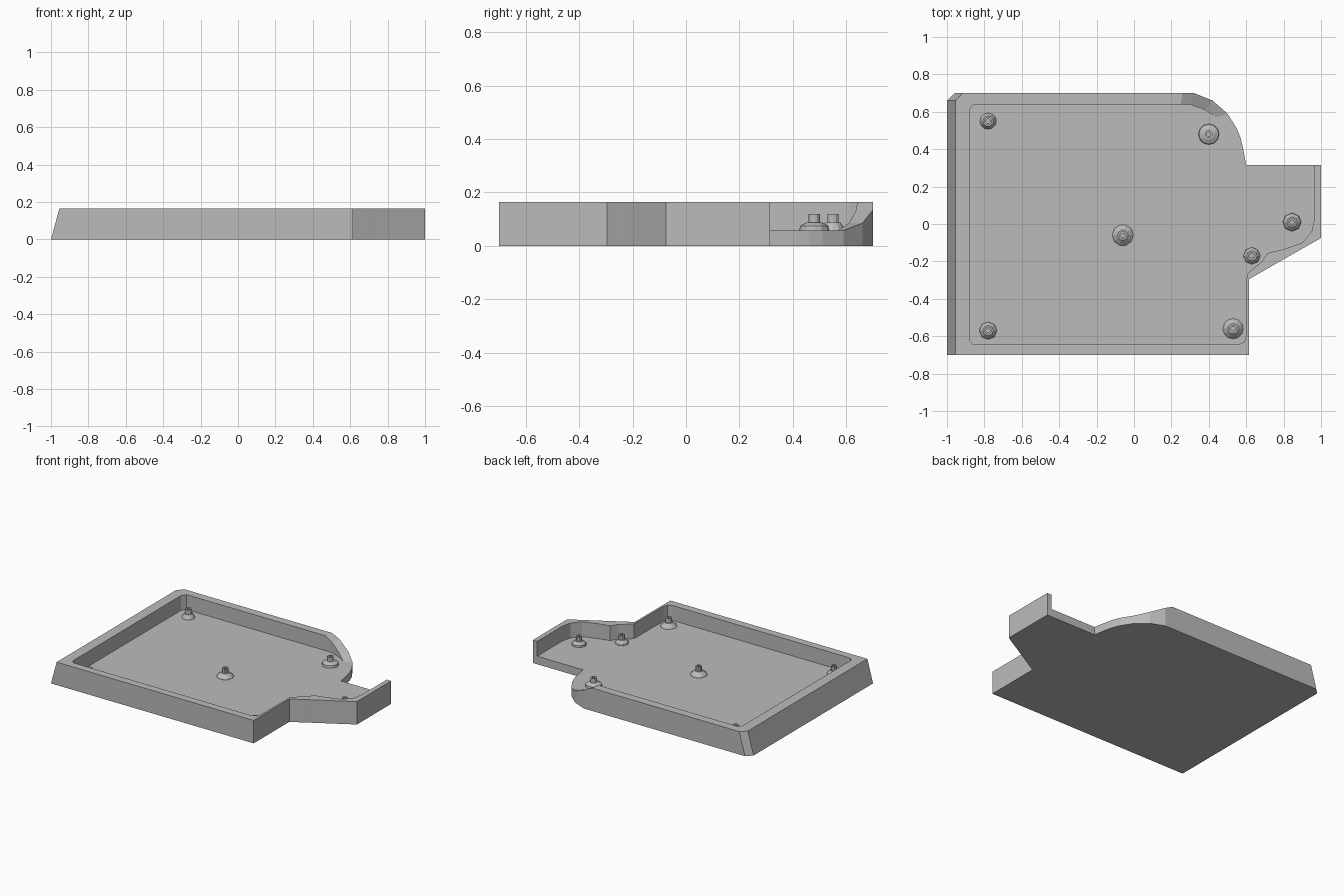
import bpy, bmesh, math

if "Cube" in bpy.data.objects:
    bpy.data.objects.remove(bpy.data.objects["Cube"])

grey = bpy.data.materials.new("plain_grey")
grey.diffuse_color = (0.5, 0.5, 0.5, 1)
grey.use_nodes = True
grey.node_tree.nodes["Principled BSDF"].inputs["Base Color"].default_value = grey.diffuse_color

FLOOR, RIM, LEAN = 0.058, 0.165, 0.045

# Wall stations, clockwise: outer x, y, inner x, y, rim height
stations = [
    (1, .315, .965, .315, RIM), (1, .03, .965, .03, RIM), (1, -.02, .95, -.04, RIM),
    (1, -.075, .90, -.10, RIM), (.9, -.132, .8, -.135, RIM), (.8, -.189, .715, -.155, RIM),
    (.74, -.223, .68, -.205, RIM), (.68, -.258, .64, -.235, RIM), (.615, -.295, .603, -.27, RIM),
    (.615, -.6, .6, -.6, RIM), (.615, -.65, .59, -.63, RIM), (.615, -.7, .56, -.645, RIM),
    (-1, -.7, -.86, -.645, RIM), (-1, -.65, -.88, -.62, RIM), (-1, .6, -.88, .61, RIM),
    (-1, .66, -.86, .64, RIM), (-.96, .7, -.83, .64, RIM),
    (.26, .7, .25, .64, RIM), (.32, .7, .30, .638, .135), (.42, .66, .38, .61, .085),
    (.50, .59, .44, .57, FLOOR),
]
# Open edge without a wall
open_edge = [(.55, .51), (.57, .46), (.58, .42), (.6, .315)]


def finish(bm, name):
    bmesh.ops.remove_doubles(bm, verts=bm.verts, dist=0.0005)
    bmesh.ops.recalc_face_normals(bm, faces=bm.faces)
    me = bpy.data.meshes.new(name)
    bm.to_mesh(me)
    bm.free()
    me.materials.append(grey)
    ob = bpy.data.objects.new(name, me)
    bpy.context.collection.objects.link(ob)
    return ob


# Tray: floor slab and surrounding wall
bm = bmesh.new()
rows = []
for ox, oy, ix, iy, h in stations:
    lean = LEAN * h / RIM if ox < -.9 else 0   # left wall leans inwards
    rows.append([bm.verts.new(p) for p in (
        (ox, oy, 0), (ox + lean, oy, h), (ix, iy, h), (ix, iy, FLOOR))])
for a, b in zip(rows, rows[1:]):
    for k in range(3):
        if k == 2 and b is rows[-1]:
            bm.faces.new((a[2], b[3], a[3]))
        else:
            bm.faces.new((a[k], b[k], b[k + 1], a[k + 1]))
low = [bm.verts.new((x, y, 0)) for x, y in open_edge]
high = [bm.verts.new((x, y, FLOOR)) for x, y in open_edge]
start_floor = bm.verts.new((1, .315, FLOOR))
lows = [rows[-1][0]] + low + [rows[0][0]]
highs = [rows[-1][1]] + high + [start_floor]
for i in range(len(lows) - 1):
    bm.faces.new((lows[i], lows[i + 1], highs[i + 1], highs[i]))
bm.faces.new((start_floor, rows[0][1], rows[0][2], rows[0][3]))
bm.faces.new([r[0] for r in rows] + low)
bm.faces.new([r[3] for r in rows] + [rows[-1][1]] + high)
finish(bm, "tray")


# Screw posts: flared foot, pin and blind hole, turned from a profile
def post(name, x, y, foot, shoulder, sides):
    profile = [(foot, FLOOR - .004, sides), (foot * .95, shoulder, sides),
               (.028, .088, sides), (.021, .088, sides), (.021, .12, sides),
               (.011, .12, sides), (.011, .095, sides)]
    bm = bmesh.new()
    rings = []
    for r, z, n in profile:
        rings.append([bm.verts.new((x + r * math.cos(math.tau * i / n),
                                    y + r * math.sin(math.tau * i / n), z)) for i in range(n)])
    for a, b in zip(rings, rings[1:]):
        for i in range(sides):
            j = (i + 1) % sides
            bm.faces.new((a[i], a[j], b[j], b[i]))
    bm.faces.new(rings[0])
    bm.faces.new(rings[-1])
    finish(bm, name)


posts = [
    ("back_left", -.78, .55, .045, .062, 12), ("back_right", .4, .48, .056, .075, 12),
    ("centre", -.06, -.06, .058, .064, 10), ("tab_inner", .63, -.17, .046, .07, 8),
    ("tab_outer", .845, .01, .05, .07, 8), ("front_left", -.78, -.57, .048, .07, 8),
    ("front_right", .53, -.56, .056, .062, 12),
]
for name, *args in posts:
    post("screw_post_" + name, *args)
